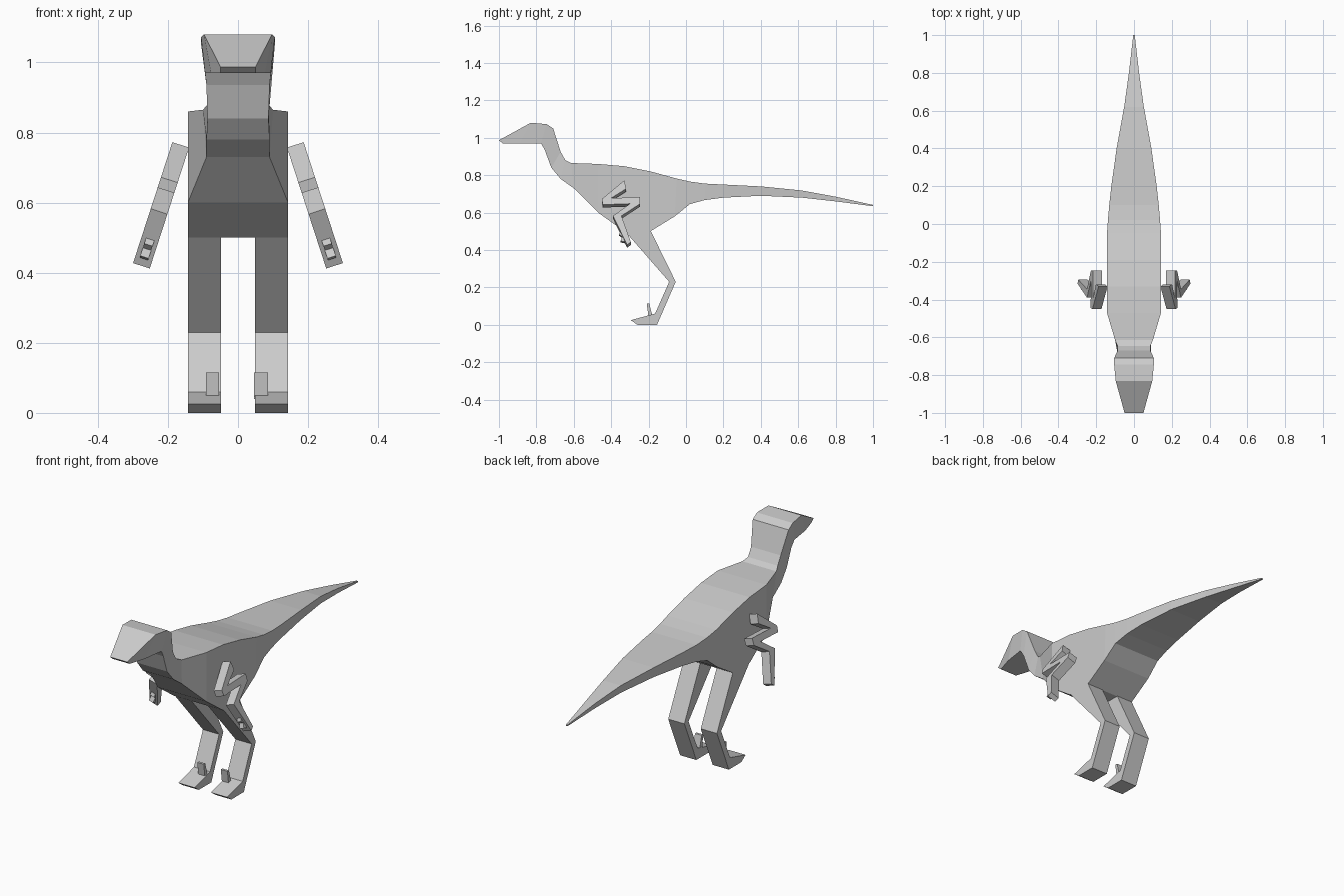
import bpy, bmesh


def make(name, rings):
    """Skin equal-length closed rings into a capped solid."""
    bm = bmesh.new()
    vs = [[bm.verts.new(p) for p in r] for r in rings]
    n = len(vs[0])
    for a, b in zip(vs, vs[1:]):
        for i in range(n):
            j = (i + 1) % n
            bm.faces.new((a[i], a[j], b[j], b[i]))
    bm.faces.new(vs[0][::-1])
    bm.faces.new(vs[-1])
    bmesh.ops.recalc_face_normals(bm, faces=bm.faces)
    me = bpy.data.meshes.new(name)
    bm.to_mesh(me)
    bm.free()
    ob = bpy.data.objects.new(name, me)
    bpy.context.collection.objects.link(ob)
    return ob


def slab(name, profile, x0, x1):
    """Side profile (y, z) extruded across x."""
    return make(name, [[(x, y, z) for y, z in profile] for x in (x0, x1)])


def tilted(name, profile, side, inset, thick):
    """Side profile splayed outwards like the hanging arms."""
    rings = []
    for t in (inset, inset + thick):
        rings.append([(side * (0.143 + (0.755 - z) * 0.325 + t * 0.95), y, z - 0.008 + t * 0.31)
                      for y, z in profile])
    return make(name, rings)


# Head, neck, torso and tail: top y, top z, bottom y, bottom z, top/bottom half width
stations = [
    (-1.0, .987, -.98, .97, .05, .05),
    (-.83, 1.08, -.89, .97, .097, .077),
    (-.745, 1.073, -.775, .97, .105, .094),
    (-.71, 1.05, -.755, .935, .105, .09),
    (-.67, .925, -.72, .84, .087, .087),
    (-.645, .88, -.67, .78, .087, .09),
    (-.615, .865, -.6, .73, .1, .09),
    (-.47, .86, -.47, .6, .143, .143),
    (-.33, .848, -.33, .5, .143, .143),
    (-.19, .82, -.19, .5, .143, .143),
    (-.05, .782, -.06, .58, .143, .143),
    (.02, .766, .02, .645, .138, .138),
    (.1, .755, .1, .667, .131, .131),
    (.2, .75, .2, .68, .12, .12),
    (.4, .74, .4, .69, .092, .092),
    (.62, .718, .62, .68, .052, .052),
    (.8, .685, .8, .66, .027, .027),
    (1.0, .641, 1.0, .634, .004, .004),
]
make("body", [[(-wt, yt, zt), (wt, yt, zt), (wb, yb, zb), (-wb, yb, zb)]
              for yt, zt, yb, zb, wt, wb in stations])

leg = [(-.33, .505), (-.19, .505), (-.055, .23), (-.155, 0), (-.26, 0),
       (-.295, .025), (-.165, .06), (-.09, .23)]
foot_claw = [(-.2, .04), (-.18, .05), (-.197, .115), (-.21, .115)]
arm = [(-.33, .765), (-.45, .665), (-.445, .635), (-.3, .64), (-.39, .575), (-.315, .42),
       (-.295, .435), (-.345, .575), (-.245, .64), (-.245, .675), (-.4, .67), (-.32, .72)]
hand_claw = [(-.33, .44), (-.318, .475), (-.35, .5), (-.357, .48), (-.34, .468), (-.35, .445)]

for side, label in ((-1, "left"), (1, "right")):
    slab(label + "_leg", leg, side * .048, side * .143)
    tilted(label + "_arm", arm, side, 0, .05)
    tilted(label + "_hand_claw", hand_claw, side, .012, .025)

# Raised foot claws sit slightly to one side
slab("left_foot_claw", foot_claw, -.092, -.054)
slab("right_foot_claw", foot_claw, .046, .085)
